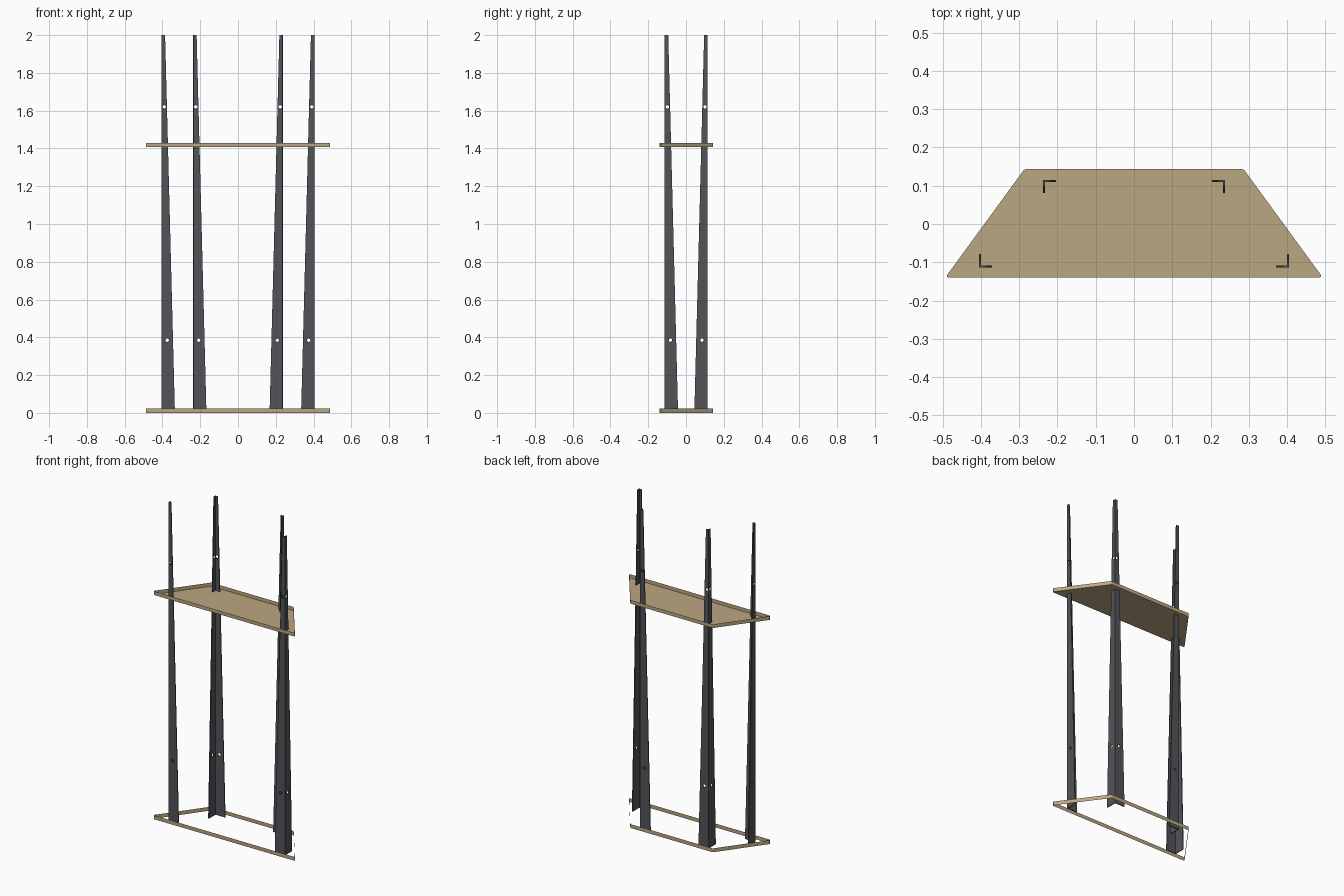
import bpy, bmesh, math
from mathutils import Matrix

if "Cube" in bpy.data.objects:
    bpy.data.objects.remove(bpy.data.objects["Cube"])


def material(name, rgb):
    m = bpy.data.materials.new(name)
    m.diffuse_color = (*rgb, 1)
    m.use_nodes = True
    m.node_tree.nodes["Principled BSDF"].inputs["Base Color"].default_value = m.diffuse_color
    return m


WOOD = material("light wood", (0.50, 0.385, 0.225))
STEEL = material("dark steel", (0.085, 0.088, 0.098))


def make_object(name, bm, mat):
    bmesh.ops.recalc_face_normals(bm, faces=bm.faces)
    me = bpy.data.meshes.new(name)
    bm.to_mesh(me)
    bm.free()
    ob = bpy.data.objects.new(name, me)
    bpy.context.collection.objects.link(ob)
    if mat:
        me.materials.append(mat)
    return ob


def loft(bm, low, high):
    """Side walls between two point rings of equal length."""
    a = [bm.verts.new(p) for p in low]
    b = [bm.verts.new(p) for p in high]
    for i in range(len(a)):
        j = (i + 1) % len(a)
        bm.faces.new((a[i], a[j], b[j], b[i]))
    return a, b


# Trapezoid shelves: the lower is only an open rim, the upper has a floor
right = [(0.483, -0.14), (0.488, -0.138), (0.488, -0.133), (0.288, 0.141), (0.283, 0.143)]
outline = right + [(-x, y) for x, y in reversed(right)]


def shelf(name, z0, z1, floor):
    bm = bmesh.new()
    low, _ = loft(bm, [(x, y, z0) for x, y in outline], [(x, y, z1) for x, y in outline])
    if floor:
        bm.faces.new(low)
    make_object(name, bm, WOOD)


shelf("lower_rim", 0.0, 0.024, False)
shelf("upper_shelf", 1.407, 1.43, True)

# Tapered angle-section legs with bolt holes in both flanges
T, W0, W1, H = 0.005, 0.071, 0.019, 2.0
HOLES = (0.385, 1.62)


def leg(name, cx, cy):
    sx, sy = (-1 if cx > 0 else 1), (-1 if cy > 0 else 1)   # flanges point inward

    def ring(w, z):
        pts = [(0, 0), (w, 0), (w, T), (T, T), (T, w), (0, w)]
        return [(cx + sx * u, cy + sy * v, z) for u, v in pts]

    bm = bmesh.new()
    low, high = loft(bm, ring(W0, 0), ring(W1, H))
    bm.faces.new(low)
    bm.faces.new(high)
    ob = make_object(name, bm, STEEL)

    # hidden hole cutters, centred on each flange
    cb = bmesh.new()
    for z in HOLES:
        mid = (W0 + (W1 - W0) * z / H) / 2
        for pos, rot in (((cx + sx * mid, cy, z), Matrix.Rotation(math.pi / 2, 4, 'X')),
                         ((cx, cy + sy * mid, z), Matrix.Rotation(math.pi / 2, 4, 'Y'))):
            bmesh.ops.create_cone(cb, cap_ends=True, segments=16, radius1=0.009,
                                  radius2=0.009, depth=0.013,
                                  matrix=Matrix.Translation(pos) @ rot)
    cutter = make_object(name + "_hole_cutter", cb, None)
    cutter.hide_render = True
    cutter.hide_set(True)
    mod = ob.modifiers.new("bolt holes", 'BOOLEAN')
    mod.operation = 'DIFFERENCE'
    mod.solver = 'EXACT'
    mod.object = cutter


for side, s in (("left", -1), ("right", 1)):
    leg("front_leg_" + side, s * 0.405, -0.113)
    leg("back_leg_" + side, s * 0.238, 0.115)
